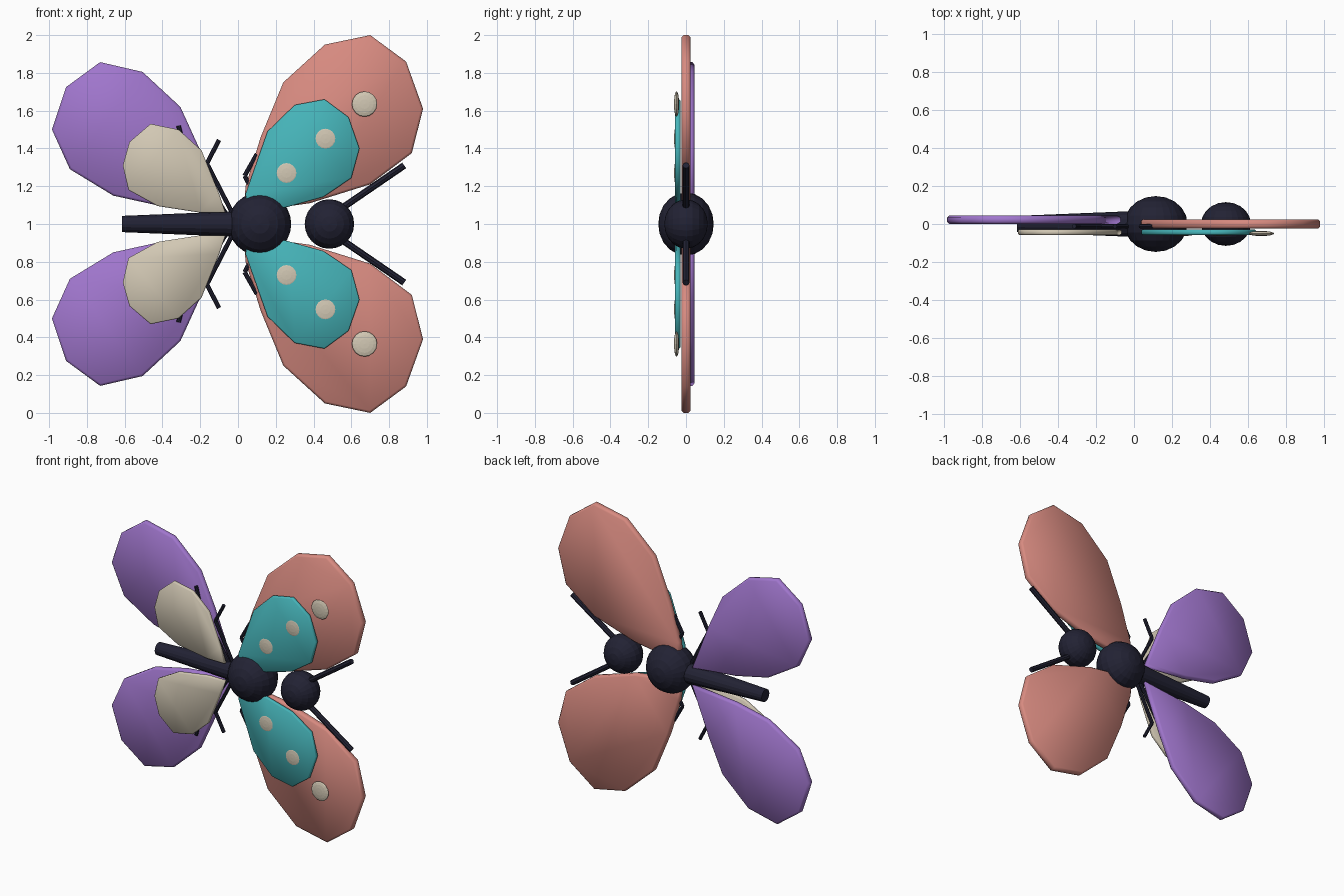
import bpy, bmesh
from math import pi
from mathutils import Vector

cube = bpy.data.objects.get("Cube")
if cube:
    bpy.data.objects.remove(cube, do_unlink=True)


def material(name, rgb):
    m = bpy.data.materials.new(name)
    m.use_nodes = True
    m.diffuse_color = (*rgb, 1)
    m.node_tree.nodes["Principled BSDF"].inputs["Base Color"].default_value = (*rgb, 1)
    return m


SALMON = material("salmon", (0.68, 0.255, 0.216))
PURPLE = material("purple", (0.352, 0.181, 0.61))
TEAL = material("teal", (0.061, 0.456, 0.485))
CREAM = material("cream", (0.645, 0.578, 0.456))
DARK = material("dark navy", (0.016, 0.016, 0.034))


def finish(name, mat, bm, smooth=True):
    mesh = bpy.data.meshes.new(name)
    bmesh.ops.recalc_face_normals(bm, faces=bm.faces)
    bm.to_mesh(mesh)
    bm.free()
    for p in mesh.polygons:
        p.use_smooth = smooth
    mesh.materials.append(mat)
    ob = bpy.data.objects.new(name, mesh)
    bpy.context.collection.objects.link(ob)
    return ob


def wing(name, mat, outline, side, y0, y1, bevel):
    """Flat bevelled plate; outline is (x, distance from the body axis)."""
    bm = bmesh.new()
    face = bm.faces.new([bm.verts.new((x, y0, 1 + side * d)) for x, d in outline])
    ext = bmesh.ops.extrude_face_region(bm, geom=[face])
    verts = [g for g in ext["geom"] if isinstance(g, bmesh.types.BMVert)]
    bmesh.ops.translate(bm, verts=verts, vec=(0, y1 - y0, 0))
    rim = [e for e in bm.edges if abs(e.verts[0].co.y - e.verts[1].co.y) < 1e-5]
    bmesh.ops.bevel(bm, geom=rim, offset=bevel, segments=1, affect='EDGES')
    return finish(name, mat, bm)


def ball(name, mat, loc, radius, depth, segments=24, rings=10):
    """Sphere with its poles along y."""
    bm = bmesh.new()
    bmesh.ops.create_uvsphere(bm, u_segments=segments, v_segments=rings, radius=1)
    for v in bm.verts:
        x, y, z = v.co
        v.co = Vector((x * radius, z * depth, y * radius)) + Vector(loc)
    return finish(name, mat, bm, smooth=False)


def rod(bm, a, b, r1, r2, sides):
    a, b = Vector(a), Vector(b)
    made = bmesh.ops.create_cone(bm, cap_ends=True, segments=sides, radius1=r1,
                                 radius2=r2, depth=(b - a).length)
    turn = (b - a).to_track_quat('Z', 'Y')
    for v in made["verts"]:
        v.co = turn @ v.co + (a + b) / 2


def limb(name, points, side, radius, y, sides=8):
    """Chain of rods through (x, distance) points."""
    bm = bmesh.new()
    pts = [(x, y, 1 + side * d) for x, d in points]
    for a, b in zip(pts, pts[1:]):
        rod(bm, a, b, radius, radius, sides)
    return finish(name, DARK, bm, smooth=False)


# Body
ball("thorax", DARK, (0.115, 0, 1), 0.167, 0.147)
ball("head", DARK, (0.484, 0, 1), 0.131, 0.115)
bm = bmesh.new()
rod(bm, (-0.615, 0, 1), (0.05, 0, 1), 0.043, 0.07, 16)
finish("abdomen", DARK, bm, smooth=False)

# Wing outlines
FORE = [(0.03, 0.06), (0.04, 0.2), (0.12, 0.46), (0.24, 0.75), (0.46, 0.95), (0.7, 1.0),
        (0.89, 0.86), (0.98, 0.61), (0.92, 0.375), (0.7, 0.21), (0.38, 0.11)]
HIND = [(-0.07, 0.06), (-0.2, 0.39), (-0.305, 0.62), (-0.505, 0.805), (-0.73, 0.857),
        (-0.91, 0.725), (-0.985, 0.5), (-0.89, 0.29), (-0.66, 0.15), (-0.41, 0.095)]
FORE_PANEL = [(0.05, 0.05), (0.04, 0.16), (0.156, 0.49), (0.3, 0.63), (0.458, 0.66),
              (0.585, 0.566), (0.643, 0.4), (0.6, 0.243), (0.452, 0.143), (0.262, 0.09)]
HIND_PANEL = [(-0.066, 0.06), (-0.1, 0.16), (-0.193, 0.39), (-0.315, 0.5), (-0.463, 0.53),
              (-0.575, 0.434), (-0.61, 0.31), (-0.58, 0.18), (-0.426, 0.095), (-0.2, 0.06)]
SPOTS = [(0.67, 0.635), (0.463, 0.452), (0.257, 0.27)]
LEGS = {"front_leg": [(0.1, 0.1), (0.075, 0.18), (0.035, 0.255), (0.1, 0.37)],
        "middle_leg": [(0.0, 0.0), (-0.165, 0.32), (-0.1, 0.445)],
        "rear_leg": [(-0.03, 0.0), (-0.29, 0.42), (-0.315, 0.52)]}

# Paired parts on both sides of the body axis
for label, side in (("upper", 1), ("lower", -1)):
    wing(label + "_forewing", SALMON, FORE, side, -0.025, 0.025, 0.012)
    wing(label + "_hindwing", PURPLE, HIND, side, 0.0, 0.045, 0.012)
    wing(label + "_forewing_panel", TEAL, FORE_PANEL, side, -0.058, -0.03, 0.006)
    wing(label + "_hindwing_panel", CREAM, HIND_PANEL, side, -0.058, -0.03, 0.006)
    for i, (x, d) in enumerate(SPOTS):
        ball(f"{label}_wing_spot_{i + 1}", CREAM, (x, -0.05, 1 + side * d), 0.067, 0.0135, 16, 8)
    limb(label + "_antenna", [(0.5, 0.05), (0.88, 0.31)], side, 0.018, 0)
    for name, path in LEGS.items():
        limb(f"{label}_{name}", path, side, 0.012, -0.012)
